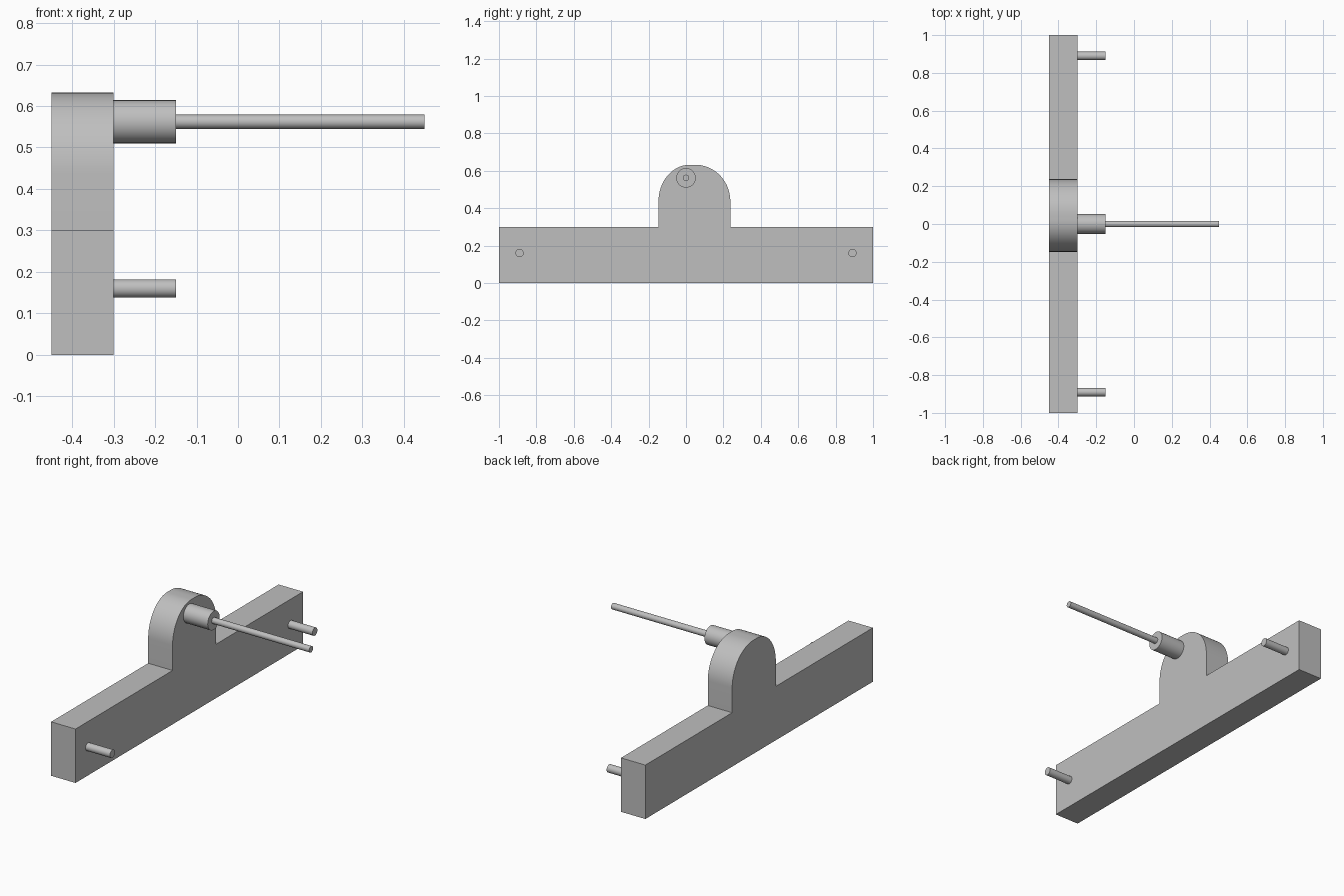
import bpy, bmesh, math
from math import sin, cos, pi
from mathutils import Matrix

cube = bpy.data.objects.get("Cube")
if cube:
    bpy.data.objects.remove(cube, do_unlink=True)

GREY = (0.52, 0.52, 0.52, 1)
grey = bpy.data.materials.new("plain grey")
grey.use_nodes = True
grey.diffuse_color = GREY
grey.node_tree.nodes["Principled BSDF"].inputs["Base Color"].default_value = GREY

BACK, FACE, PIN_END, ROD_END = -0.45, -0.30, -0.15, 0.45


def finish(name, bm):
    bmesh.ops.recalc_face_normals(bm, faces=bm.faces)
    mesh = bpy.data.meshes.new(name)
    bm.to_mesh(mesh)
    bm.free()
    mesh.materials.append(grey)
    obj = bpy.data.objects.new(name, mesh)
    bpy.context.collection.objects.link(obj)
    bpy.ops.object.select_all(action="DESELECT")
    obj.select_set(True)
    bpy.context.view_layer.objects.active = obj
    bpy.ops.object.shade_smooth_by_angle(angle=math.radians(30))


def rod(name, x0, x1, y, z, radius):
    """Cylinder lying along x."""
    bm = bmesh.new()
    place = Matrix.Translation(((x0 + x1) / 2, y, z)) @ Matrix.Rotation(pi / 2, 4, "Y")
    bmesh.ops.create_cone(bm, cap_ends=True, segments=40, radius1=radius,
                          radius2=radius, depth=x1 - x0, matrix=place)
    finish(name, bm)


def arc(y, z, ry, rz, start, steps=20):
    """Quarter round running counter-clockwise from the start angle."""
    angles = [start + pi / 2 * i / steps for i in range(steps + 1)]
    return [(y + ry * cos(a), z + rz * sin(a)) for a in angles]


# Long plate with a rounded tab on its top edge
outline = [(-1, 0), (1, 0), (1, 0.30), (0.237, 0.30)]
outline += arc(0.05, 0.437, 0.187, 0.195, 0)
outline += arc(0.02, 0.437, 0.167, 0.195, pi / 2)
outline += [(-0.147, 0.30), (-1, 0.30)]
bm = bmesh.new()
face = bm.faces.new([bm.verts.new((BACK, y, z)) for y, z in outline])
extruded = bmesh.ops.extrude_face_region(bm, geom=[face], use_keep_orig=True)
moved = [v for v in extruded["geom"] if isinstance(v, bmesh.types.BMVert)]
bmesh.ops.translate(bm, verts=moved, vec=(FACE - BACK, 0, 0))
finish("back_plate", bm)

# Locating pins near both ends
for side, name in ((-1, "front_pin"), (1, "rear_pin")):
    rod(name, FACE, PIN_END, side * 0.89, 0.16, 0.022)

# Boss and the long thin shaft it carries
rod("shaft_boss", FACE, PIN_END, 0, 0.562, 0.052)
rod("shaft", PIN_END, ROD_END, 0, 0.562, 0.017)
